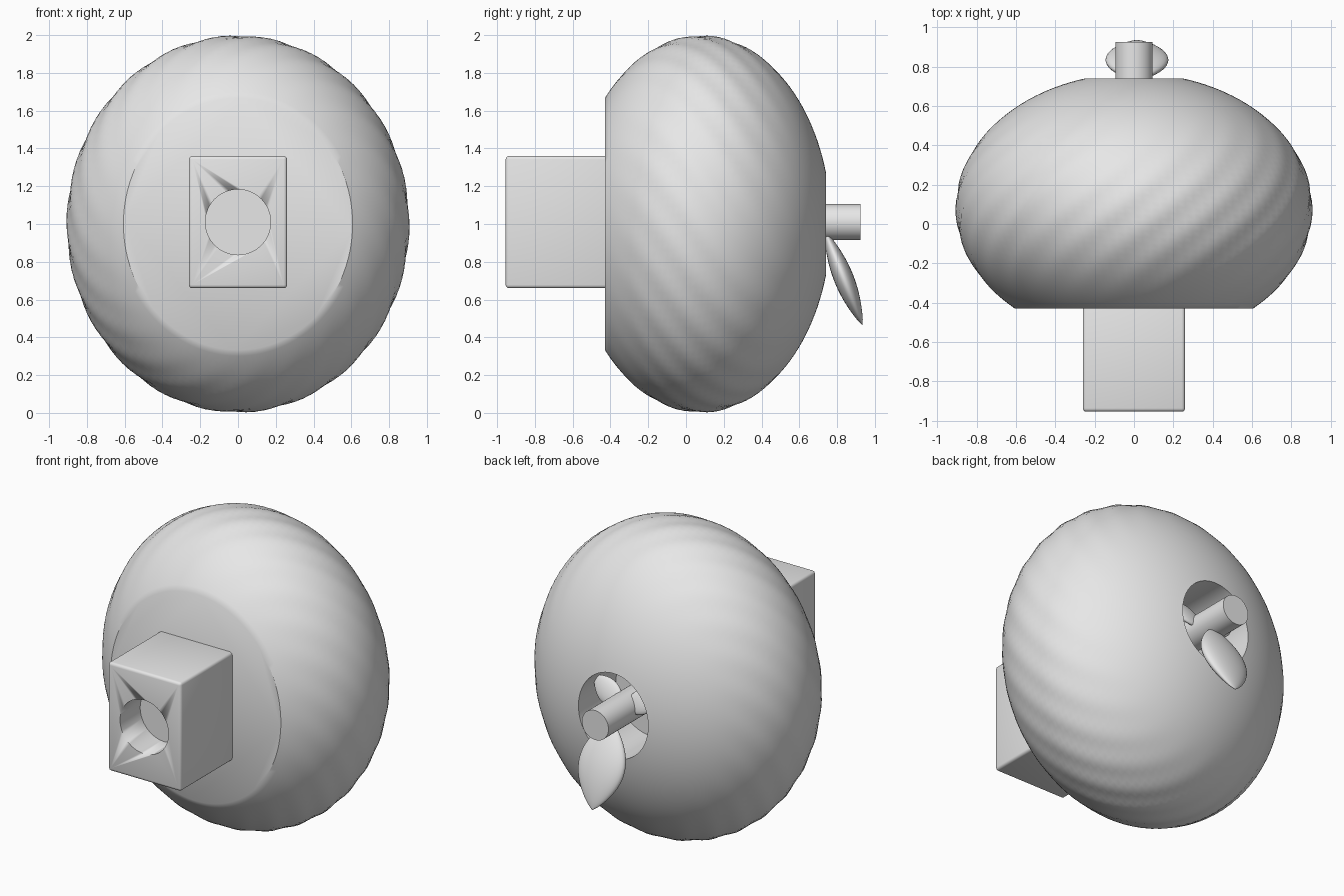
import bpy, bmesh, math
from mathutils import Matrix, Vector

cube = bpy.data.objects.get("Cube")
if cube:
    bpy.data.objects.remove(cube, do_unlink=True)

GREY = (0.8, 0.8, 0.8, 1)
grey = bpy.data.materials.new("plain_grey")
grey.use_nodes = True
grey.diffuse_color = GREY
grey.node_tree.nodes["Principled BSDF"].inputs["Base Color"].default_value = GREY


def finish(name, bm, angle=35):
    bmesh.ops.recalc_face_normals(bm, faces=bm.faces)
    mesh = bpy.data.meshes.new(name)
    bm.to_mesh(mesh)
    bm.free()
    mesh.materials.append(grey)
    obj = bpy.data.objects.new(name, mesh)
    bpy.context.collection.objects.link(obj)
    bpy.ops.object.select_all(action="DESELECT")
    obj.select_set(True)
    bpy.context.view_layer.objects.active = obj
    bpy.ops.object.shade_smooth_by_angle(angle=math.radians(angle))
    return obj


def revolve(profile, steps, place, ripple=0):
    """Turn (radius, height) points about an axis; place() maps to space."""
    bm = bmesh.new()
    rings = []
    for r, h in profile:
        ring = []
        for i in range(steps):
            a = math.tau * i / steps
            wave = 1 + ripple * max(0, r - 0.7) * math.sin(22 * a + 30 * h)
            ring.append(bm.verts.new(place(r * wave * math.cos(a),
                                           r * wave * math.sin(a), h)))
        rings.append(ring)
    for low, high in zip(rings, rings[1:]):
        for i in range(steps):
            j = (i + 1) % steps
            bm.faces.new((low[i], low[j], high[j], high[i]))
    bm.faces.new(rings[0])
    bm.faces.new(rings[-1])
    return bm


# Rounded body, flat at the front, with a round recess at the back
start, end = math.asin(-0.742), math.asin(0.9615)
profile = []
for i in range(49):
    t = start + (end - start) * i / 48
    profile.append((math.cos(t), 0.08 + 0.687 * math.sin(t)))
profile.append((profile[-1][0], 0.36))
finish("body", revolve(profile, 128,
                       lambda u, v, h: (0.905 * u, h, 1 + 0.995 * v), 0.015))


def cylinder(name, radius, y0, y1):
    return finish(name, revolve([(radius, y0), (radius, y1)], 48,
                                lambda u, v, h: (u, h, 1.01 + v)))


# Front block with softened edges and a round blind hole
bm = bmesh.new()
bmesh.ops.create_cube(bm, size=1, matrix=Matrix.Translation((0, -0.68, 1.01))
                      @ Matrix.Diagonal((0.52, 0.55, 0.7, 1)))
bmesh.ops.bevel(bm, geom=bm.edges[:], offset=0.018, segments=3,
                profile=0.5, affect="EDGES")
block = finish("front_block", bm)
cutter = cylinder("hole_cutter", 0.173, -1.1, -0.75)
cutter.hide_render = True
cut = block.modifiers.new("round_hole", "BOOLEAN")
cut.operation = "DIFFERENCE"
cut.solver = "EXACT"
cut.object = cutter
bpy.context.view_layer.objects.active = block
bpy.ops.object.modifier_apply(modifier=cut.name)
bpy.data.objects.remove(cutter, do_unlink=True)

# Rear hub
cylinder("rear_hub", 0.095, 0.4, 0.925)


# Leaf-shaped blades around a tilted axis
along = Vector((0, 0.37, -0.93)).normalized()
side = Vector((1, 0, 0))
axis = along.cross(side)


def blade(name, turn, length, width, root):
    spin = Matrix.Rotation(turn, 3, axis)
    d, w = spin @ along, spin @ side
    leaf = [(max(0.004, math.sin(math.pi * i / 20) ** 0.8), i / 20)
            for i in range(21)]

    def place(u, v, h):
        return root + d * (h * length) + w * (u * width) + axis * (v * width * 0.33)
    finish(name, revolve(leaf, 32, place), 60)


blade("lower_blade", 0, 0.54, 0.16, Vector((0.015, 0.735, 0.965)))
for name, sign in (("left_blade", 1), ("right_blade", -1)):
    blade(name, sign * math.tau / 3, 0.28, 0.075, Vector((0, 0.64, 1.01)))
